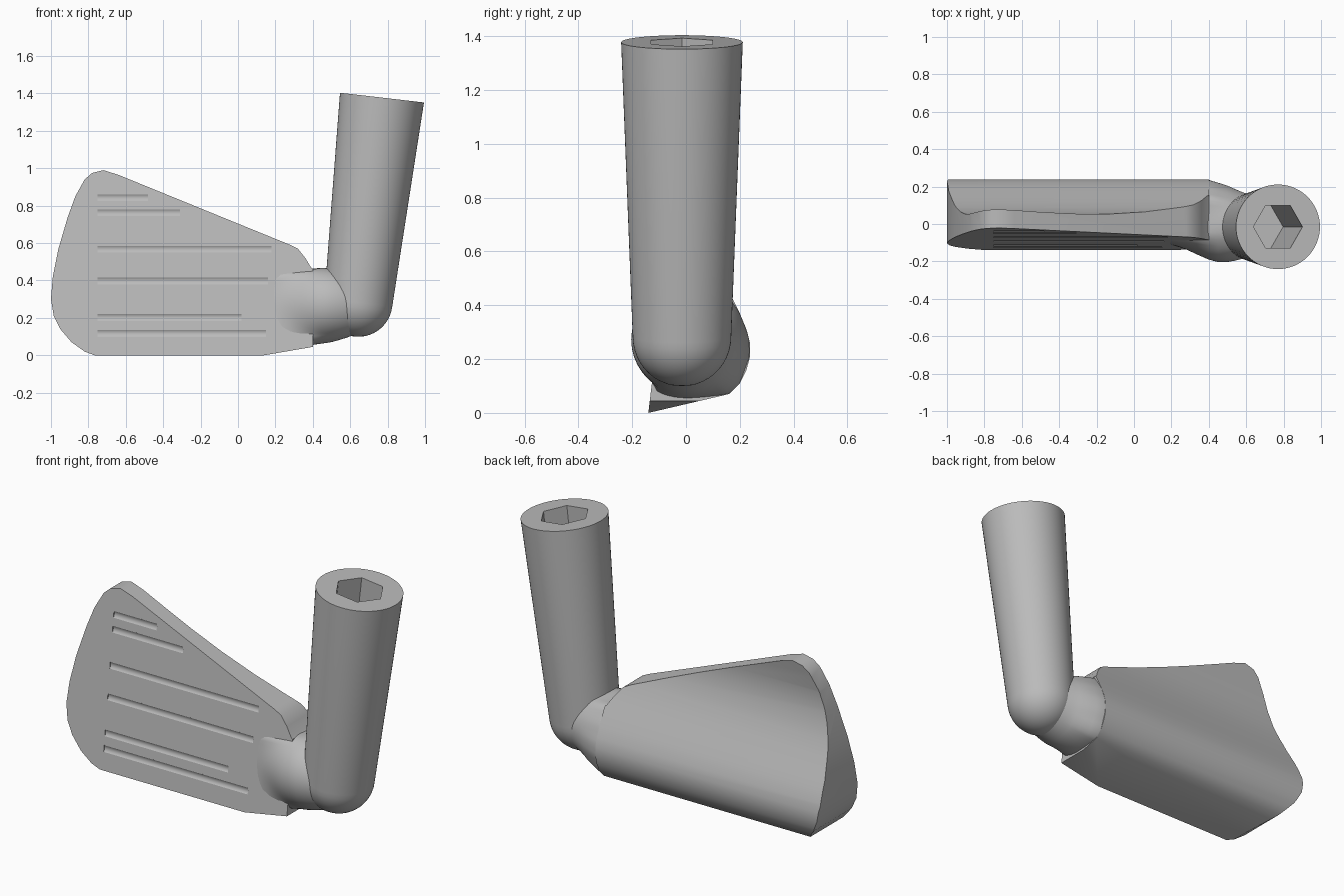
import bpy, bmesh, math
from mathutils import Matrix, Vector

cube = bpy.data.objects.get("Cube")
if cube:
    bpy.data.objects.remove(cube)

steel = bpy.data.materials.new("grey_steel")
steel.use_nodes = True
grey = (0.5, 0.5, 0.5, 1)
steel.diffuse_color = grey
steel.node_tree.nodes["Principled BSDF"].inputs["Base Color"].default_value = grey


def make(name, bm):
    bmesh.ops.recalc_face_normals(bm, faces=bm.faces)
    mesh = bpy.data.meshes.new(name)
    bm.to_mesh(mesh)
    bm.free()
    mesh.materials.append(steel)
    ob = bpy.data.objects.new(name, mesh)
    bpy.context.collection.objects.link(ob)
    return ob


def activate(ob):
    bpy.ops.object.select_all(action='DESELECT')
    ob.select_set(True)
    bpy.context.view_layer.objects.active = ob


def cut(ob, cutter, operation):
    mod = ob.modifiers.new("cut", 'BOOLEAN')
    mod.operation, mod.solver, mod.object = operation, 'EXACT', cutter
    activate(ob)
    bpy.ops.object.modifier_apply(modifier=mod.name)
    bpy.data.objects.remove(cutter)


def smooth(ob, angle):
    activate(ob)
    bpy.ops.object.shade_smooth_by_angle(angle=math.radians(angle))


def loft(name, rings):
    bm = bmesh.new()
    loops = [[bm.verts.new(p) for p in ring] for ring in rings]
    for a, b in zip(loops, loops[1:]):
        for i in range(len(a)):
            j = (i + 1) % len(a)
            bm.faces.new((a[i], a[j], b[j], b[i]))
    bm.faces.new(loops[0])
    bm.faces.new(loops[-1])
    return make(name, bm)


# Blade: side profile (y, z) swept along x, trimmed by the front outline (x, z)
profile = [(-.14, 0), (.16, .07), (.2, .11), (.225, .16), (.238, .21), (.238, .26),
           (.225, .31), (.2, .37), (.165, .44), (.125, .52), (.09, .6), (.065, .68),
           (.053, .76), (.055, .84), (.066, .92), (.08, 1.0), (.085, 1.1), (-.008, 1.1)]
outline = [(-1, .3), (-.99, .42), (-.96, .57), (-.91, .74), (-.87, .85), (-.82, .94),
           (-.78, .975), (-.72, .99), (-.64, .965), (.28, .59), (.32, .57), (.36, .52),
           (.39, .47), (.4, .46), (.4, .045), (.08, -.01), (-.74, -.01), (-.82, .02),
           (-.89, .07), (-.95, .14), (-.985, .21)]
blade = loft("blade", [[(x, y, z) for y, z in profile] for x in (-1.2, .6)])
trim = loft("trim", [[(x, y, z) for x, z in outline] for y in (-.4, .4)])
cut(blade, trim, 'INTERSECT')

# Shallow grooves on the face
bm = bmesh.new()
for z, end in ((.845, -.48), (.765, -.31), (.57, .18), (.4, .16), (.205, .02), (.12, .15)):
    length = end + .75
    y = -.14 + .12 * z - .024
    place = Matrix.Translation(((end - .75) / 2, y, z)) @ Matrix.Rotation(math.pi / 2, 4, 'Y')
    bmesh.ops.create_cone(bm, cap_ends=True, segments=32, radius1=.03, radius2=.03,
                          depth=length, matrix=place)
cut(blade, make("groove_cutter", bm), 'DIFFERENCE')
smooth(blade, 32)

# Neck: the heel section blends into a round one
heel = [Vector(p) for p in ((-.132, .02), (-.088, .43), (-.06, .46), (.14, .46), (.2, .37),
                            (.234, .28), (.236, .21), (.2, .11), (.16, .07))]
centre = Vector((0, .272))


def heel_radius(angle):
    d = Vector((math.cos(angle), math.sin(angle)))
    for a, b in zip(heel, heel[1:] + heel[:1]):
        e, o = b - a, a - centre
        det = d.x * e.y - d.y * e.x
        if abs(det) > 1e-9:
            r = (o.x * e.y - o.y * e.x) / det
            s = (o.x * d.y - o.y * d.x) / det
            if r > 0 and -1e-6 <= s <= 1 + 1e-6:
                return r


def ease(t):
    t = min(max(t, 0), 1)
    return t * t * (3 - 2 * t)


rings = []
for x, round_r in ((.16, .19), (.22, .19), (.28, .195), (.34, .197), (.4, .198),
                   (.45, .198), (.5, .195), (.54, .188), (.58, .178), (.63, .16)):
    ring = []
    for i in range(64):
        a = i * math.tau / 64
        back = ease(.5 + .7 * math.cos(a))
        t = back * min(max((x - .4) / .16, 0), 1) + (1 - back) * ease((x - .16) / .32)
        r = heel_radius(a) * (1 - t) + round_r * t - (.006 if x < .2 else 0)
        ring.append((x, centre.x + r * math.cos(a) - .008 * t, centre.y + r * math.sin(a)))
    rings.append(ring)
smooth(loft("neck", rings), 40)

# Shaft: tapered tube with a round lower end and a deep hexagonal socket
tilt = Matrix.Translation((.643, -.015, .282)) @ Matrix.Rotation(math.radians(6.6), 4, 'Y')
levels = [(.183 * math.cos(b), .183 * math.sin(b))
          for b in (math.radians(-88 + 8 * k) for k in range(12))] + [(.226, 1.103)]
shaft = loft("shaft", [[tilt @ Vector((r * math.cos(i * math.tau / 64),
                                       r * math.sin(i * math.tau / 64), h))
                        for i in range(64)] for r, h in levels])
socket = loft("socket_cutter", [[tilt @ Vector((.132 * math.cos(i * math.pi / 3),
                                                .132 * math.sin(i * math.pi / 3), h))
                                 for i in range(6)] for h in (.2, 1.3)])
cut(shaft, socket, 'DIFFERENCE')
smooth(shaft, 30)
